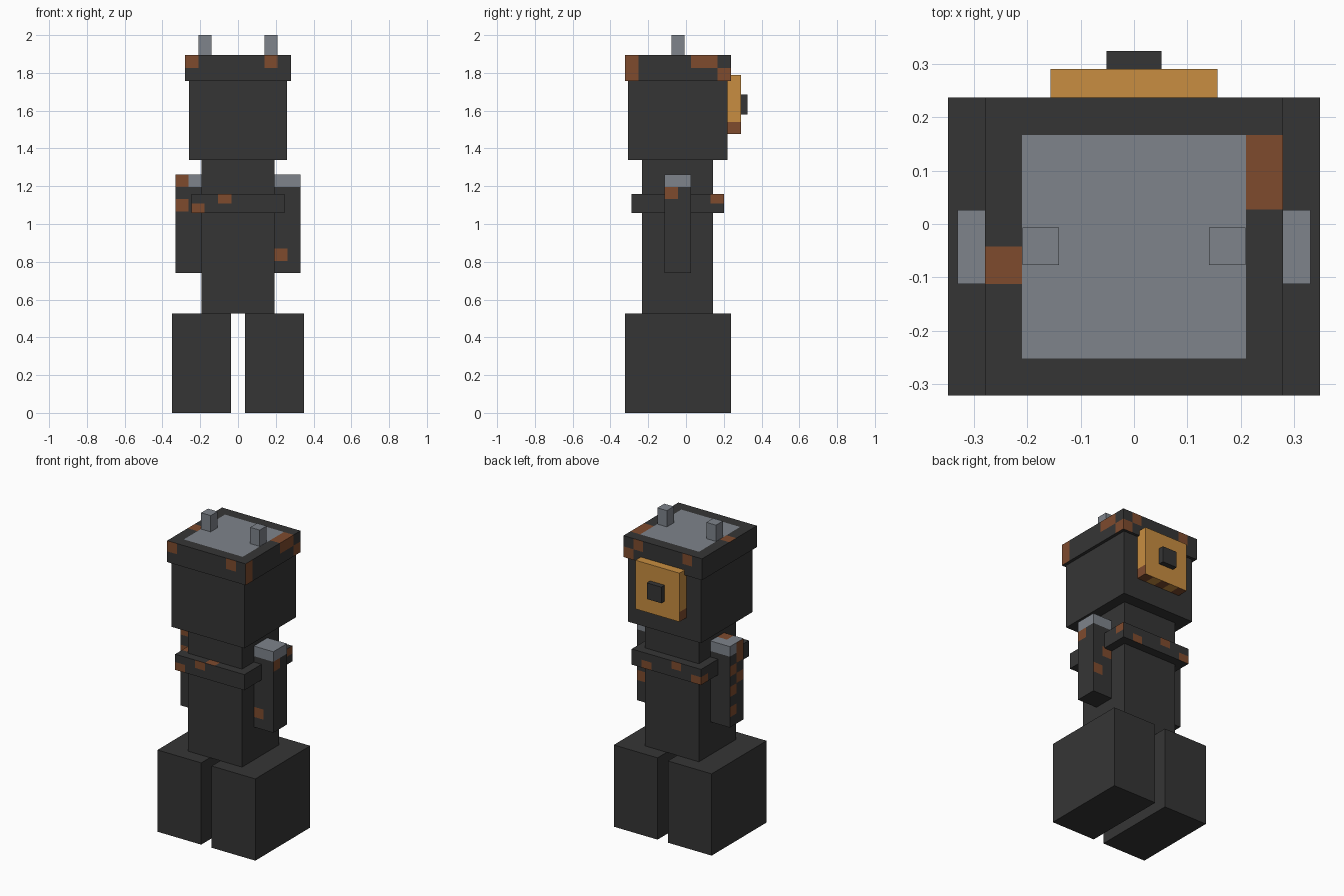
import bpy, bmesh
from mathutils import Vector

old = bpy.data.objects.get("Cube")
if old:
    bpy.data.objects.remove(old, do_unlink=True)


def material(name, rgb):
    m = bpy.data.materials.new(name)
    m.use_nodes = True
    m.diffuse_color = (*rgb, 1)
    bsdf = m.node_tree.nodes["Principled BSDF"]
    bsdf.inputs["Base Color"].default_value = (*rgb, 1)
    bsdf.inputs["Roughness"].default_value = 0.8
    return m


MATS = {
    "dark": material("dark_iron", (0.036, 0.036, 0.036)),
    "steel": material("grey_steel", (0.21, 0.23, 0.26)),
    "rust": material("rust_brown", (0.21, 0.07, 0.027)),
    "amber": material("amber_lamp", (0.58, 0.27, 0.052)),
}
ORDER = list(MATS)


def box(name, lo, hi, base="dark", cells=(1, 1, 1), spots=(), rule=None):
    """Box cut into cells; spots = (side, column, row) of rust, rule paints by cell."""
    lo, hi = Vector(lo), Vector(hi)
    size = hi - lo
    bm = bmesh.new()
    bmesh.ops.create_cube(bm, size=1)
    for v in bm.verts:
        v.co = Vector([lo[a] + (v.co[a] + 0.5) * size[a] for a in range(3)])
    for a in range(3):
        normal = Vector([float(a == b) for b in range(3)])
        for k in range(1, cells[a]):
            bmesh.ops.bisect_plane(bm, geom=bm.verts[:] + bm.edges[:] + bm.faces[:],
                                   plane_co=lo + normal * size[a] * k / cells[a],
                                   plane_no=normal)
    bm.normal_update()
    for f in bm.faces:
        a = max(range(3), key=lambda i: abs(f.normal[i]))
        side = ("+" if f.normal[a] > 0 else "-") + "xyz"[a]
        c = f.calc_center_median()
        u, v = [int((c[b] - lo[b]) / size[b] * cells[b]) for b in range(3) if b != a]
        colour = (rule and rule(side, u, v)) or base
        if (side, u, v) in spots:
            colour = "rust"
        f.material_index = ORDER.index(colour)
    mesh = bpy.data.meshes.new(name)
    bm.to_mesh(mesh)
    bm.free()
    for m in MATS.values():
        mesh.materials.append(m)
    ob = bpy.data.objects.new(name, mesh)
    bpy.context.scene.collection.objects.link(ob)
    return ob


def pair(name, lo, hi, **kw):
    """Same box on both sides of x = 0."""
    box("left_" + name, lo, hi, **kw)
    box("right_" + name, (-hi[0], *lo[1:]), (-lo[0], *hi[1:]), **kw)


# Legs, body and head
pair("leg", (0.037, -0.322, 0), (0.349, 0.237, 0.527))
box("body", (-0.192, -0.233, 0.527), (0.192, 0.143, 1.339))
box("head", (-0.26, -0.306, 1.339), (0.26, 0.219, 1.757))

# Belt with rust spots
box("belt", (-0.247, -0.288, 1.058), (0.247, 0.2, 1.159), cells=(7, 7, 2),
    spots=[("-y", 0, 0), ("-y", 2, 1), ("+x", 6, 1), ("-x", 6, 0),
           ("+y", 5, 0), ("+y", 2, 1), ("+y", 0, 0), ("+z", 0, 1), ("+z", 3, 0)])


# Arms with steel shoulders
def shoulder(side, u, v):
    if side == "+z" or (side[1] != "z" and v == 7):
        return "steel"


ARM = dict(cells=(2, 2, 8), rule=shoulder)
box("left_arm", (0.192, -0.113, 0.74), (0.331, 0.026, 1.262),
    spots=[("-y", 0, 1), ("+x", 0, 6), ("+y", 1, 2), ("+y", 0, 4)], **ARM)
box("right_arm", (-0.331, -0.113, 0.74), (-0.192, 0.026, 1.262),
    spots=[("-y", 0, 7), ("-y", 0, 5), ("+z", 1, 0), ("-x", 0, 7), ("-x", 0, 6),
           ("-x", 0, 4), ("-x", 1, 5), ("-x", 1, 3), ("-x", 1, 1)], **ARM)


# Cap with a steel lid and rusty rim
def lid(side, u, v):
    if side == "+z" and 1 <= u <= 6 and 1 <= v <= 6:
        return "steel"


box("cap", (-0.28, -0.322, 1.757), (0.28, 0.237, 1.895), cells=(8, 8, 2), rule=lid,
    spots=[("-y", 0, 1), ("-y", 6, 1), ("+x", 0, 0), ("+x", 0, 1), ("+x", 5, 1),
           ("+x", 6, 1), ("+x", 7, 0), ("+y", 7, 0), ("+y", 6, 1), ("+y", 1, 1),
           ("+z", 7, 5), ("+z", 7, 6), ("+z", 0, 3)])
pair("antenna", (0.141, -0.077, 1.895), (0.209, -0.007, 2.0), base="steel")


# Back lamp, rusty along its lower edge, with a button
def lower_edge(side, u, v):
    if (side[1] == "x" and v == 0) or (side == "-z" and u % 2 == 0):
        return "rust"


box("lamp", (-0.157, 0.219, 1.476), (0.157, 0.291, 1.79), base="amber",
    cells=(5, 1, 5), rule=lower_edge)
box("lamp_button", (-0.052, 0.291, 1.581), (0.052, 0.325, 1.685))
